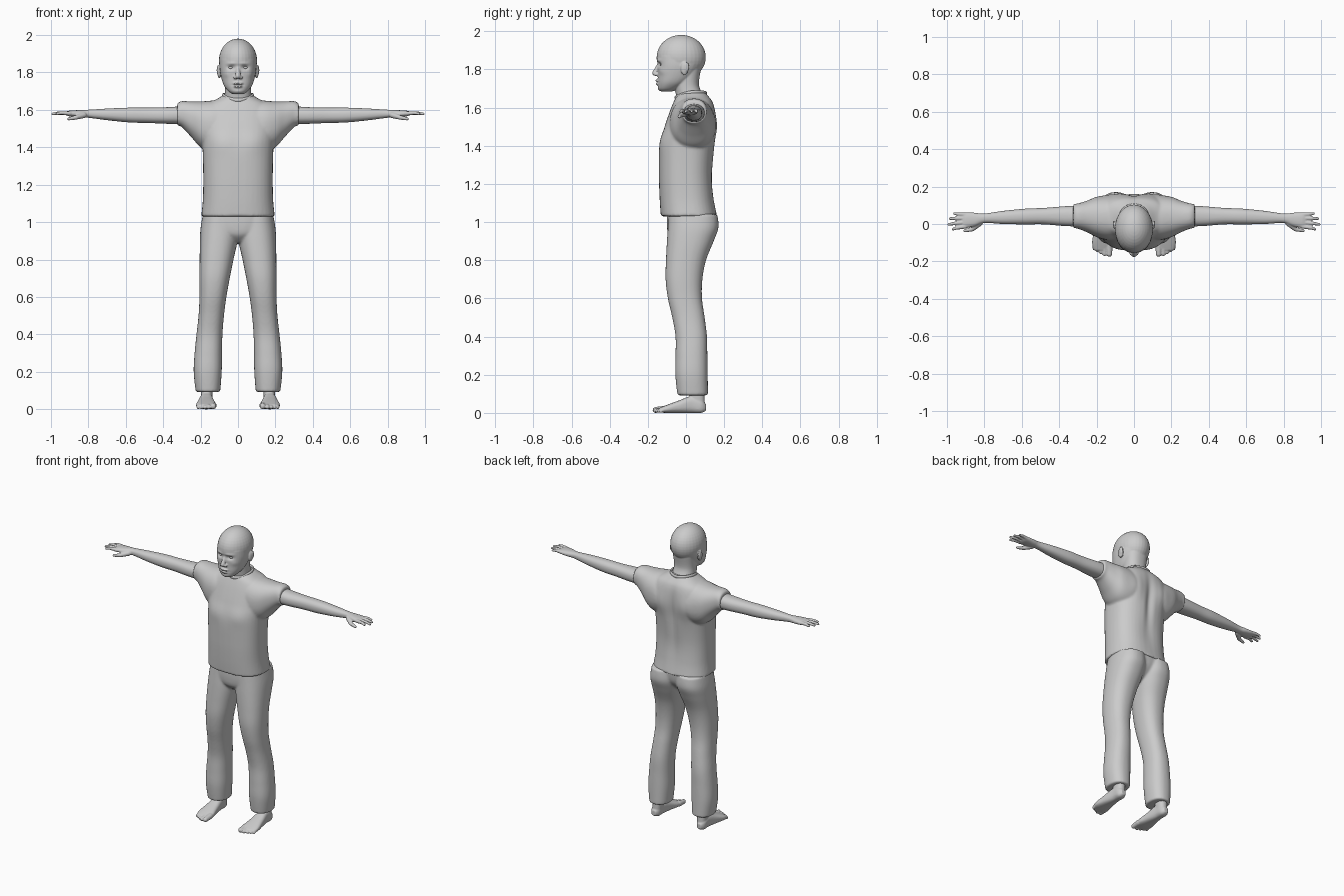
import bpy, bmesh, math
from mathutils import Vector, Matrix

cube = bpy.data.objects.get("Cube")
if cube:
    bpy.data.objects.remove(cube, do_unlink=True)

grey = bpy.data.materials.new("plain_grey")
grey.use_nodes = True
colour = (0.6, 0.6, 0.6, 1)
grey.diffuse_color = colour
grey.node_tree.nodes["Principled BSDF"].inputs["Base Color"].default_value = colour


def spline(rows, steps=6):
    """Smoothly interpolate cross-section rows."""
    out = []
    for i in range(len(rows) - 1):
        a, b, c, d = [Vector(rows[min(max(i + k, 0), len(rows) - 1)]) for k in (-1, 0, 1, 2)]
        for j in range(steps):
            t = j / steps
            out.append(b + 0.5 * t * (c - a + t * (2 * a - 5 * b + 4 * c - d + t * (3 * (b - c) + d - a))))
    return out + [Vector(rows[-1])]


def loft(bm, axis, rows, power=2.3, sides=40):
    """Skin rows of (position, low_a, high_a, low_b, high_b) along an axis."""
    others = [k for k in range(3) if k != axis]
    rings = []
    for pos, a0, a1, b0, b1 in spline(rows):
        ring = []
        for k in range(sides):
            ang = 2 * math.pi * k / sides
            c, s = math.cos(ang), math.sin(ang)
            p = [0, 0, 0]
            p[axis] = pos
            p[others[0]] = (a0 + a1) / 2 + (a1 - a0) / 2 * math.copysign(abs(c) ** (2 / power), c)
            p[others[1]] = (b0 + b1) / 2 + (b1 - b0) / 2 * math.copysign(abs(s) ** (2 / power), s)
            ring.append(bm.verts.new(p))
        rings.append(ring)
    for r, q in zip(rings, rings[1:]):
        for k in range(sides):
            n = (k + 1) % sides
            bm.faces.new((r[k], r[n], q[n], q[k]))
    bm.faces.new(rings[0])
    bm.faces.new(rings[-1])


def blob(bm, centre, radii):
    m = Matrix.Translation(centre) @ Matrix.Diagonal((*radii, 1))
    bmesh.ops.create_uvsphere(bm, u_segments=32, v_segments=20, radius=1, matrix=m)


def capsule(bm, p, q, r0, r1):
    p, q = Vector(p), Vector(q)
    turn = (q - p).to_track_quat('Z', 'Y').to_matrix().to_4x4()
    bmesh.ops.create_cone(bm, cap_ends=True, segments=20, radius1=r0, radius2=r1,
                          depth=(q - p).length, matrix=Matrix.Translation((p + q) / 2) @ turn)
    blob(bm, p, (r0,) * 3)
    blob(bm, q, (r1,) * 3)


def mirror(bm):
    geom = bm.verts[:] + bm.edges[:] + bm.faces[:]
    for v in [g for g in bmesh.ops.duplicate(bm, geom=geom)["geom"] if isinstance(g, bmesh.types.BMVert)]:
        v.co.x *= -1


def finish(bm, name, voxel=0, smooth=4, sculpt=()):
    """Fuse the parts, smooth them, then push mirrored soft spots."""
    bmesh.ops.recalc_face_normals(bm, faces=bm.faces)
    mesh = bpy.data.meshes.new(name)
    bm.to_mesh(mesh)
    bm.free()
    obj = bpy.data.objects.new(name, mesh)
    bpy.context.scene.collection.objects.link(obj)
    if voxel:
        rem = obj.modifiers.new("fuse", 'REMESH')
        rem.mode, rem.voxel_size = 'VOXEL', voxel
        soft = obj.modifiers.new("soften", 'SMOOTH')
        soft.factor, soft.iterations = 0.5, smooth
        bpy.context.view_layer.update()
        baked = bpy.data.meshes.new_from_object(obj.evaluated_get(bpy.context.evaluated_depsgraph_get()))
        obj.modifiers.clear()
        obj.data = mesh = baked
    for v in mesh.vertices:
        p = Vector((abs(v.co.x), v.co.y, v.co.z))
        for centre, size, push in sculpt:
            d = sum(((p[k] - centre[k]) / size[k]) ** 2 for k in range(3))
            if d < 9:
                v.co.y += push * math.exp(-d)
    mesh.materials.clear()
    mesh.materials.append(grey)
    mesh.shade_smooth()
    mesh.set_sharp_from_angle(angle=math.radians(50))
    return obj


# Shirt: sleeves on both sides, then the torso
bm = bmesh.new()
loft(bm, 0, [(.06, -.08, .14, 1.37, 1.655), (.14, -.085, .15, 1.375, 1.65), (.2, -.07, .145, 1.4, 1.645),
             (.25, -.045, .125, 1.455, 1.645), (.3, -.025, .11, 1.508, 1.647), (.325, -.022, .107, 1.517, 1.635)])
mirror(bm)
loft(bm, 2, [(1.03, -.197, .197, -.132, .163), (1.12, -.188, .188, -.138, .148), (1.25, -.186, .186, -.142, .14),
             (1.4, -.19, .19, -.139, .15), (1.5, -.2, .2, -.112, .158), (1.58, -.195, .195, -.085, .153),
             (1.63, -.165, .165, -.065, .14), (1.66, -.11, .11, -.05, .118), (1.68, -.078, .078, -.03, .1)], 2.5)
finish(bm, "shirt", .007, 6, [((.09, -.13, 1.43), (.06, .08, .06), -.006), ((0, .15, 1.42), (.025, .06, .16), -.014),
                              ((.1, .15, 1.5), (.05, .06, .08), .012), ((0, .14, 1.2), (.06, .06, .1), -.006)])

# Collar band, sloping down to the front
bm = bmesh.new()
profile = 10
turns = 48
grid = []
for i in range(turns):
    a = 2 * math.pi * i / turns
    row = []
    for j in range(profile):
        b = 2 * math.pi * j / profile
        r = 1 + .09 * math.cos(b)
        x, y = .078 * r * math.cos(a), .025 + .078 * r * math.sin(a)
        row.append(bm.verts.new((x, y, 1.668 + .012 * math.sin(a) + .014 * abs(math.cos(a)) ** 2 - .004 + .011 * math.sin(b))))
    grid.append(row)
for i in range(turns):
    for j in range(profile):
        n, m = (i + 1) % turns, (j + 1) % profile
        bm.faces.new((grid[i][j], grid[n][j], grid[n][m], grid[i][m]))
finish(bm, "collar")

# Trousers: legs plus pelvis
bm = bmesh.new()
loft(bm, 2, [(.092, .095, .226, -.045, .115), (.2, .087, .237, -.056, .114), (.3, .086, .232, -.055, .112),
             (.4, .083, .222, -.055, .11), (.5, .075, .211, -.072, .098), (.6, .062, .206, -.095, .084),
             (.7, .044, .206, -.107, .086), (.8, .024, .205, -.105, .105), (.9, .002, .204, -.1, .145),
             (.97, -.005, .2, -.095, .17), (1.04, 0, .188, -.09, .165)])
mirror(bm)
loft(bm, 2, [(.89, -.03, .03, -.05, .06), (.93, -.13, .13, -.09, .11), (.98, -.18, .18, -.1, .145),
             (1.05, -.185, .185, -.1, .155)])
finish(bm, "trousers", .007, 6)

# Arms with palms, fingers and thumbs
bm = bmesh.new()
loft(bm, 0, [(.2, -.01, .1, 1.525, 1.63), (.35, -.012, .096, 1.525, 1.616), (.48, -.002, .086, 1.53, 1.612),
             (.58, -.002, .082, 1.533, 1.612), (.7, 0, .07, 1.545, 1.607), (.8, .006, .056, 1.558, 1.601),
             (.85, -.012, .06, 1.56, 1.599), (.9, -.021, .062, 1.565, 1.596), (.92, -.012, .055, 1.572, 1.59)])
for y, knuckle, tip_x, tip_y in [(-.013, .945, .968, -.028), (.009, .955, .99, -.002),
                                 (.031, .95, .983, .029), (.05, .935, .96, .056)]:
    mid = (knuckle, (y + tip_y) / 2, 1.584)
    capsule(bm, (.9, y, 1.581), mid, .0115, .0095)
    capsule(bm, mid, (tip_x, tip_y, 1.579), .0095, .0075)
capsule(bm, (.825, .004, 1.572), (.865, -.028, 1.56), .016, .012)
capsule(bm, (.865, -.028, 1.56), (.905, -.036, 1.552), .012, .0085)
mirror(bm)
finish(bm, "arms_and_hands", .004, 3)

# Feet with ankles and toes
bm = bmesh.new()
loft(bm, 2, [(.02, .14, .2, .02, .1), (.07, .137, .198, .018, .098), (.16, .135, .2, .01, .095)])
loft(bm, 1, [(-.14, .125, .215, .002, .026), (-.1, .116, .224, 0, .042), (-.04, .126, .215, 0, .064),
             (.03, .136, .203, 0, .088), (.08, .14, .2, 0, .07), (.105, .155, .185, .012, .045)], 2.6)
for i in range(5):
    x = (.132, .157, .177, .196, .213)[i]
    r = .0155 - .0015 * i if i else .018
    tip = -.16 + .009 * max(i - 1, 0)
    capsule(bm, (x, -.11, .02), (x, tip, r * .85), r, r * .85)
mirror(bm)
finish(bm, "feet", .004, 3)

# Head: ears, nostrils, cranium, jaw, neck, nose and lips
bm = bmesh.new()
blob(bm, (.1, -.008, 1.805), (.011, .02, .036))
blob(bm, (.106, .002, 1.812), (.008, .015, .028))
blob(bm, (.014, -.156, 1.774), (.011, .012, .009))
mirror(bm)
blob(bm, (0, -.025, 1.864), (.102, .129, .117))
loft(bm, 2, [(1.685, -.03, .03, -.133, -.07), (1.7, -.052, .052, -.144, -.04), (1.73, -.075, .075, -.148, .01),
             (1.77, -.089, .089, -.148, .05), (1.82, -.098, .098, -.15, .08), (1.87, -.098, .098, -.148, .09)])
loft(bm, 2, [(1.6, -.085, .085, -.045, .1), (1.66, -.074, .074, -.052, .09), (1.72, -.07, .07, -.06, .068),
             (1.8, -.075, .075, -.06, .078)])
capsule(bm, (0, -.143, 1.825), (0, -.163, 1.781), .009, .0145)
blob(bm, (0, -.148, 1.741), (.028, .013, .008))
blob(bm, (0, -.147, 1.726), (.024, .013, .008))
finish(bm, "head", .004, 4, [((.037, -.145, 1.826), (.02, .04, .012), .013), ((.036, -.15, 1.848), (.026, .04, .009), -.005),
                             ((.0, -.155, 1.7335), (.027, .03, .0045), .006), ((0, -.14, 1.698), (.025, .03, .012), -.004),
                             ((.065, -.12, 1.79), (.02, .04, .018), -.004)])

# Eyes
bm = bmesh.new()
blob(bm, (.037, -.124, 1.826), (.016, .013, .009))
mirror(bm)
finish(bm, "eyes")
